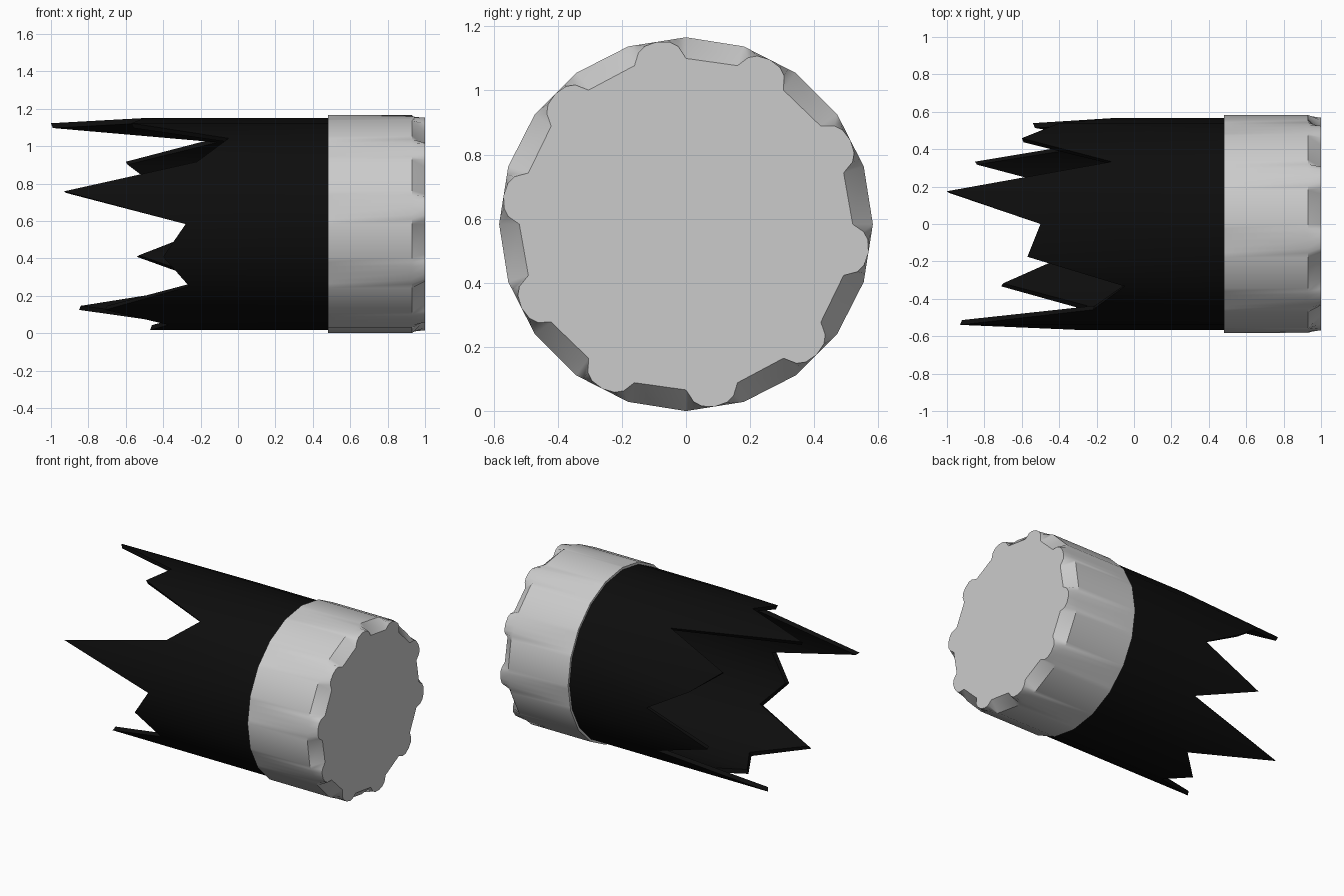
import bpy, bmesh
from math import sin, cos, pi, radians

if "Cube" in bpy.data.objects:
    bpy.data.objects.remove(bpy.data.objects["Cube"])

CZ = 0.583      # height of the axis
SIDES = 20


def pt(x, r, deg):
    a = radians(deg)
    return (x, r * sin(a), CZ + r * cos(a))


def ngon_r(r, deg):
    # radius of a 20-sided outline at a given angle
    step = 360 / SIDES
    return r * cos(pi / SIDES) / cos(radians(deg % step - step / 2))


def ring(bm, pts):
    return [bm.verts.new(p) for p in pts]


def bridge(bm, a, b):
    n = len(a)
    for i in range(n):
        j = (i + 1) % n
        bm.faces.new((a[i], a[j], b[j], b[i]))


def finish(bm, name, color=None):
    bmesh.ops.recalc_face_normals(bm, faces=bm.faces)
    me = bpy.data.meshes.new(name)
    bm.to_mesh(me)
    bm.free()
    ob = bpy.data.objects.new(name, me)
    bpy.context.collection.objects.link(ob)
    if color:
        mat = bpy.data.materials.new(name)
        mat.diffuse_color = color
        mat.use_nodes = True
        mat.node_tree.nodes["Principled BSDF"].inputs["Base Color"].default_value = mat.diffuse_color
        me.materials.append(mat)
    bpy.ops.object.select_all(action='DESELECT')
    ob.select_set(True)
    bpy.context.view_layer.objects.active = ob
    bpy.ops.object.shade_smooth_by_angle(angle=radians(30))
    return ob


# Torn sleeve: x of the ragged edge at each of the 20 sides, from the top towards +y
tear = [-0.50, -1.0, -0.12, -0.60, -0.40, -0.10, -0.54, -0.10, -0.85, -0.28,
        -0.47, -0.37, -0.71, -0.26, -0.40, -0.28, -0.93, -0.22, -0.05, -0.57]
angles = [i * 360 / SIDES for i in range(SIDES)]
bm = bmesh.new()
base_out = ring(bm, [pt(0.49, 0.567, a) for a in angles])
edge_out = ring(bm, [pt(x, 0.567, a) for x, a in zip(tear, angles)])
edge_in = ring(bm, [pt(x + 0.01, 0.54, a) for x, a in zip(tear, angles)])
base_in = ring(bm, [pt(0.47, 0.54, a) for a in angles])
for a, b in ((base_out, edge_out), (edge_out, edge_in), (edge_in, base_in)):
    bridge(bm, a, b)
bm.faces.new(base_in)
finish(bm, "torn_sleeve", (0.004, 0.004, 0.004, 1))

# End cap: ten sloped notches alternating with rounded lobes on the end face
R = 0.583
lobe = [(0, 0.517), (18, 0.52), (20.5, 0.555), (23, 0.57), (27, 0.576),
        (31, 0.57), (33.5, 0.555)]
outline = [(k * 36 + a, r) for k in range(10) for a, r in lobe]
bm = bmesh.new()
rim = ring(bm, [pt(0.48, ngon_r(R, a), a) for a, _ in outline])
mid = ring(bm, [pt(0.93, ngon_r(R, a), a) for a, _ in outline])
end = ring(bm, [pt(1.0, r, a) for a, r in outline])
bridge(bm, rim, mid)
bridge(bm, mid, end)
bm.faces.new(end)
bm.faces.new(rim)
finish(bm, "end_cap")
